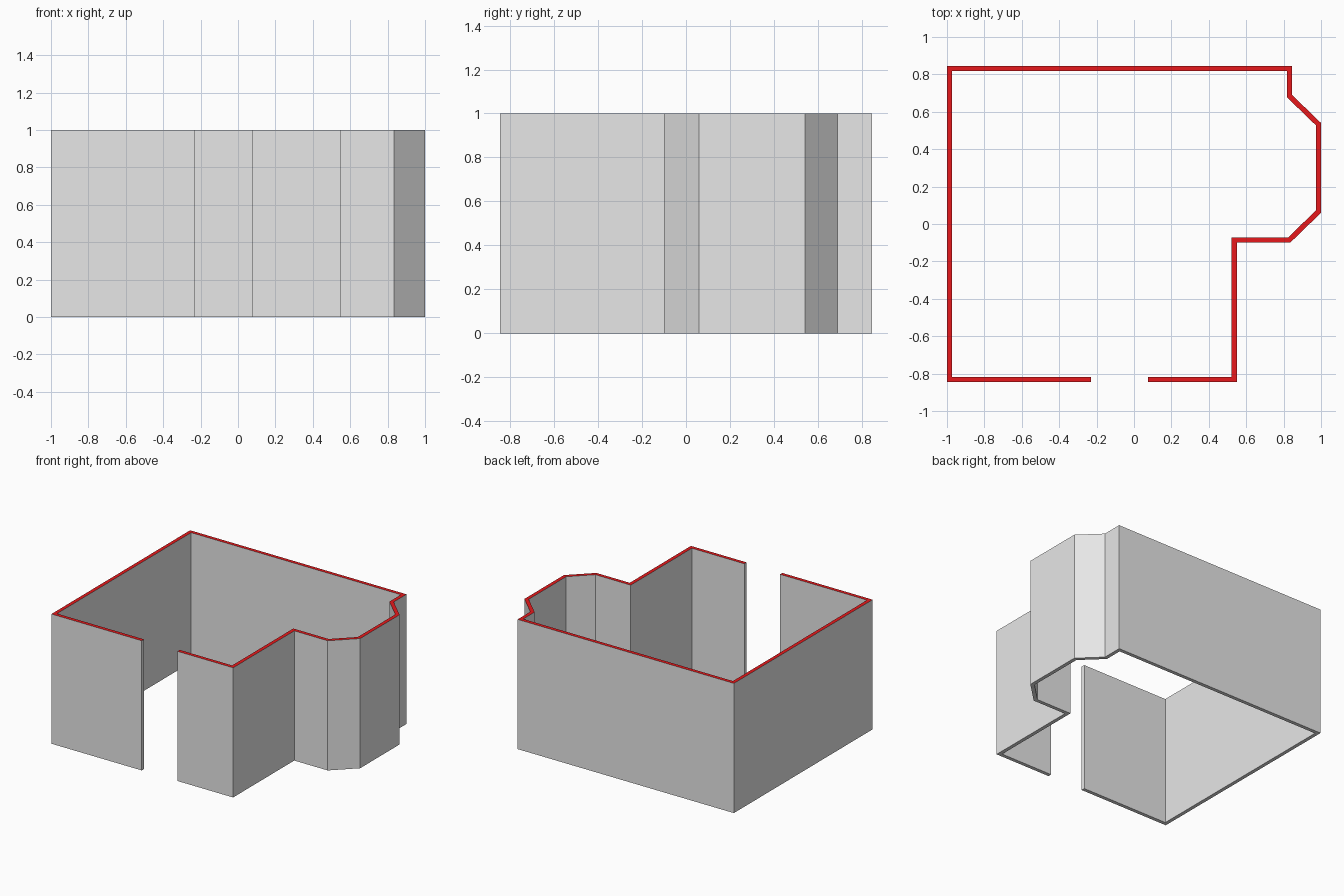
import bpy
import bmesh
from mathutils import Vector

cube = bpy.data.objects.get("Cube")
if cube:
    bpy.data.objects.remove(cube, do_unlink=True)

HEIGHT = 1.0
THICKNESS = 0.028


def make_material(name, colour):
    mat = bpy.data.materials.new(name)
    mat.use_nodes = True
    mat.diffuse_color = colour
    mat.node_tree.nodes["Principled BSDF"].inputs["Base Color"].default_value = colour
    return mat


def offset_path(points, distance):
    """Mitred offset of an open path towards its right-hand side."""
    dirs = [(b - a).normalized() for a, b in zip(points, points[1:])]
    normals = [Vector((d.y, -d.x)) for d in dirs]
    result = []
    for i, p in enumerate(points):
        before = normals[max(i - 1, 0)]
        after = normals[min(i, len(normals) - 1)]
        result.append(p + (before + after) * distance / (1 + before.dot(after)))
    return result


# Outer outline, clockwise from one side of the doorway to the other
outer = [Vector(p) for p in (
    (-0.23, -0.845), (-1, -0.845), (-1, 0.845), (0.845, 0.845),
    (0.845, 0.69), (1, 0.54), (1, 0.06), (0.835, -0.1),
    (0.55, -0.1), (0.55, -0.845), (0.075, -0.845),
)]
inner = offset_path(outer, THICKNESS)

# Floor ring of the walls, one quad per wall, raised to full height
bm = bmesh.new()
outer_verts = [bm.verts.new((p.x, p.y, 0)) for p in outer]
inner_verts = [bm.verts.new((p.x, p.y, 0)) for p in inner]
for i in range(len(outer) - 1):
    bm.faces.new((outer_verts[i], outer_verts[i + 1],
                  inner_verts[i + 1], inner_verts[i]))
raised = bmesh.ops.extrude_face_region(bm, geom=bm.faces[:], use_keep_orig=True)
top_verts = [g for g in raised["geom"] if isinstance(g, bmesh.types.BMVert)]
bmesh.ops.translate(bm, verts=top_verts, vec=(0, 0, HEIGHT))
bmesh.ops.recalc_face_normals(bm, faces=bm.faces[:])

# Red on the cut top of the walls, grey elsewhere
for face in bm.faces:
    face.material_index = int(face.normal.z > 0.5)

mesh = bpy.data.meshes.new("room_walls")
bm.to_mesh(mesh)
bm.free()
mesh.materials.append(make_material("wall_grey", (0.8, 0.8, 0.8, 1)))
mesh.materials.append(make_material("wall_top_red", (0.85, 0.01, 0.012, 1)))
walls = bpy.data.objects.new("room_walls", mesh)
bpy.context.scene.collection.objects.link(walls)
